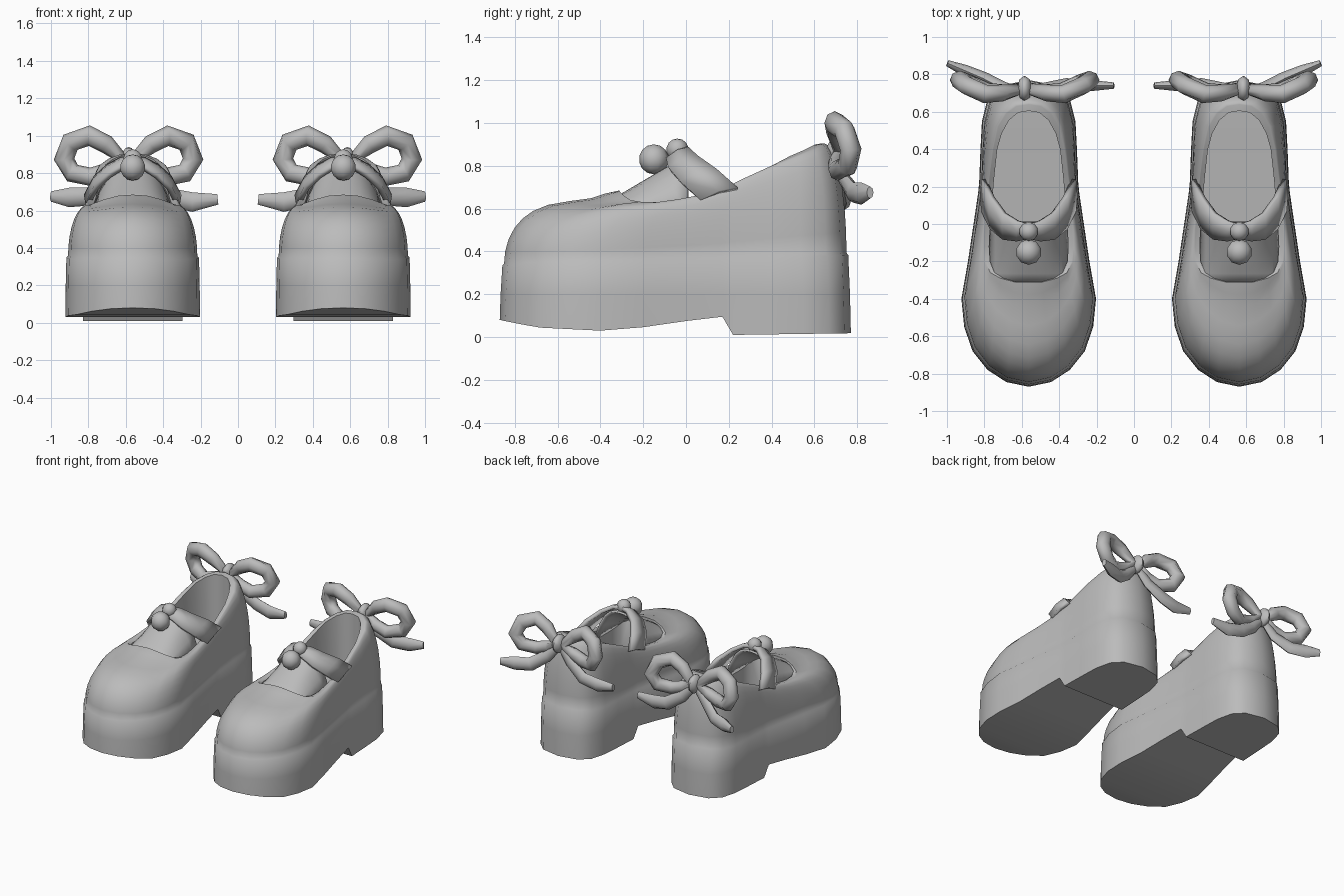
import bpy, bmesh, math
from mathutils import Vector

cube = bpy.data.objects.get("Cube")
if cube:
    bpy.data.objects.remove(cube, do_unlink=True)

CX = 0.563  # distance of each shoe's middle from the centre plane

grey = bpy.data.materials.new("soft grey")
grey.use_nodes = True
grey.diffuse_color = (0.5, 0.5, 0.5, 1)
grey.node_tree.nodes["Principled BSDF"].inputs["Base Color"].default_value = (0.5, 0.5, 0.5, 1)


def lerp_table(table, v):
    for (a, fa), (b, fb) in zip(table, table[1:]):
        if v <= b:
            return fa + (fb - fa) * max(0, (v - a) / (b - a))
    return table[-1][1]


def finish(name, bm, thickness=0, angle=45):
    """Store the mesh, shade it and mirror it into a pair."""
    bmesh.ops.recalc_face_normals(bm, faces=bm.faces)
    mesh = bpy.data.meshes.new(name)
    bm.to_mesh(mesh)
    bm.free()
    mesh.materials.append(grey)
    obj = bpy.data.objects.new(name, mesh)
    bpy.context.collection.objects.link(obj)
    bpy.ops.object.select_all(action="DESELECT")
    obj.select_set(True)
    bpy.context.view_layer.objects.active = obj
    bpy.ops.object.shade_smooth_by_angle(angle=math.radians(angle))
    if thickness:
        solid = obj.modifiers.new("thickness", "SOLIDIFY")
        solid.thickness = thickness
        solid.offset = 0
    mirror = obj.modifiers.new("pair", "MIRROR")
    mirror.use_mirror_merge = False


def loft(bm, rings, wrap_ring=True, wrap_path=False):
    """Join rows of points (u outward from the shoe's middle, y, z) with quads."""
    rows = [[bm.verts.new((CX + u, y, z)) for u, y, z in ring] for ring in rings]
    pairs = list(zip(rows, rows[1:])) + ([(rows[-1], rows[0])] if wrap_path else [])
    n = len(rows[0])
    for a, b in pairs:
        for i in range(n if wrap_ring else n - 1):
            j = (i + 1) % n
            bm.faces.new((a[i], a[j], b[j], b[i]))
    return rows


def cap_across(bm, row):
    """Close a symmetric outline with strips from side to side."""
    n = len(row)
    for i in range(n // 2):
        quad = [row[i], row[i + 1], row[n - i - 1], row[-i]]
        bm.faces.new(list(dict.fromkeys(quad)))


# Shoe body: sole y, sole half width, opening y, opening half width, rim height
STATIONS = [
    (-.87, 0, -.31, 0, .685), (-.845, .12, -.31, .07, .68), (-.78, .22, -.29, .14, .66),
    (-.68, .3, -.26, .19, .64), (-.55, .345, -.2, .215, .63), (-.4, .36, -.12, .22, .63),
    (-.2, .325, -.02, .215, .645), (0, .295, .1, .205, .67), (.17, .27, .22, .195, .715),
    (.22, .265, .27, .19, .74), (.4, .258, .4, .175, .8), (.55, .25, .5, .15, .85),
    (.67, .22, .57, .11, .88), (.74, .15, .61, .06, .9), (.77, 0, .62, 0, .905)]
BOTTOM = [(-.87, .08), (-.7, .045), (-.4, .03), (-.15, .05), (0, .075),
          (.17, .095), (.22, .01), (.77, .018)]
ROUNDNESS = [(-.87, .5), (-.68, .75), (-.4, 1), (.77, .95)]


def ring(point):
    """Run a station function round both sides of the shoe."""
    half = [point(*s) for s in STATIONS]
    return half + [(-u, y, z) for u, y, z in half[-2:0:-1]]


def sole_ring(scale, height):
    return ring(lambda ys, ws, yo, wo, zr: (ws * scale, -.05 + (ys + .05) * scale, height(ys)))


def sole_top(y):
    return .36 + .03 * y


def upper_ring(step):
    t = step * math.pi / 2

    def point(ys, ws, yo, wo, zr):
        out = max(0, math.cos(t)) ** lerp_table(ROUNDNESS, ys)
        z0 = sole_top(ys) + .01
        ys, ws = -.05 + (ys + .05) * .975, ws * .96
        wo, yo = wo * 1.08, yo + (.02 if yo > .4 else 0)
        lip = .045 * max(0, (-.2 - yo) / .11)  # raised edge at the throat
        z = z0 + (zr - lip - z0) * math.sin(t) + lip * step ** 40
        return (wo + (ws - wo) * out, yo + (ys - yo) * out, z)
    return ring(point)


def inner_ring(height):
    return ring(lambda ys, ws, yo, wo, zr: (wo * .96, yo - .015 * (yo > .4), height(yo, zr)))


bm = bmesh.new()
rings = [sole_ring(1, lambda y: lerp_table(BOTTOM, y)),
         sole_ring(.995, lambda y: .2),
         sole_ring(.985, sole_top)]
rings += [upper_ring(s) for s in (0, .12, .25, .38, .5, .62, .75, .88, .96, .99, 1)]
rings += [inner_ring(lambda y, z: z - .005),
          inner_ring(lambda y, z: .42 + .1 * y)]
rows = loft(bm, rings)
cap_across(bm, rows[0])
cap_across(bm, rows[-1])
finish("shoe_body", bm)

# Tongue: arched panel rising from the throat to the strap
bm = bmesh.new()
panel = []
for k in range(6):
    f = k / 5
    crown = .645 + .2 * f
    panel.append([(.215 * s / 5, -.33 + .34 * f, crown - (crown - .58) * abs(s / 5) ** 2.8)
                  for s in range(-5, 6)])
loft(bm, panel, wrap_ring=False)
finish("tongue", bm, thickness=.015)

# Instep strap: band arching over the tongue, wider and swept back at its ends
STRAP = [(0, -.035, .855), (.06, -.035, .85), (.13, -.01, .81), (.195, .06, .75),
         (.24, .155, .665)]
bm = bmesh.new()
band = []
for u, y, z in [(-u, y, z) for u, y, z in STRAP[:0:-1]] + STRAP:
    f = min(1, abs(u) / .2)
    dy, dz = .035 + .05 * f, .022 + .006 * f
    band.append([(u, y - dy, z - dz), (u * 1.03, y, z + .012), (u, y + dy, z + dz)])
loft(bm, band, wrap_ring=False)
finish("instep_strap", bm, thickness=.03)


# Beads on the strap and the knot of the bow
def ball(name, centre, size, segments=10):
    bm = bmesh.new()
    bmesh.ops.create_uvsphere(bm, u_segments=segments, v_segments=7, radius=1)
    for v in bm.verts:
        v.co = Vector((CX + centre[0] + v.co.x * size[0],
                       centre[1] + v.co.y * size[1], centre[2] + v.co.z * size[2]))
    finish(name, bm, angle=60)


ball("upper_bead", (0, -.04, .875), (.052, .052, .052))
ball("lower_bead", (0, -.15, .83), (.07, .07, .07))
KNOT = .022
ball("bow_knot", (KNOT, .725, .87), (.04, .07, .07), segments=8)


# Bow: rounded ribbons swept along short paths behind the heel
def ribbon(name, path, radii, closed=False, depth=0.9, sides=8):
    pts = [Vector(p) for p in path]
    n = len(pts)
    rings = []
    for i, (p, r) in enumerate(zip(pts, radii)):
        before = pts[i - 1] if closed or i else p
        after = pts[(i + 1) % n] if closed or i < n - 1 else p
        tangent = (after - before).normalized()
        side = tangent.cross(Vector((0, 1, 0))).normalized()
        back = side.cross(tangent)
        rings.append([p + side * r * math.cos(a) + back * r * depth * math.sin(a)
                      for a in (math.tau * k / sides for k in range(sides))])
    bm = bmesh.new()
    rows = loft(bm, rings, wrap_path=closed)
    if not closed:
        bm.faces.new(rows[0])
        bm.faces.new(rows[-1])
    finish(name, bm, angle=60)


LOOP = [(.03, .72, .87), (.12, .7, .955), (.21, .695, 1.0), (.31, .74, .965),
        (.345, .77, .875), (.3, .755, .8), (.2, .71, .78), (.1, .705, .815)]
LOOP_RADII = [.035, .05, .055, .055, .055, .052, .05, .045]
for name, sign in (("outer_bow_loop", 1), ("inner_bow_loop", -1)):
    ribbon(name, [(KNOT + sign * u, y, z) for u, y, z in LOOP], LOOP_RADII, closed=True)

TAIL_RADII = [.03, .042, .05, .052, .028]
ribbon("outer_bow_tail", [(.03, .72, .85), (.12, .73, .75), (.23, .78, .675),
                          (.34, .82, .67), (.435, .86, .675)], TAIL_RADII, depth=.6)
ribbon("inner_bow_tail", [(.01, .72, .85), (-.08, .73, .75), (-.2, .75, .67),
                          (-.32, .74, .645), (-.455, .74, .66)], TAIL_RADII, depth=.6)
